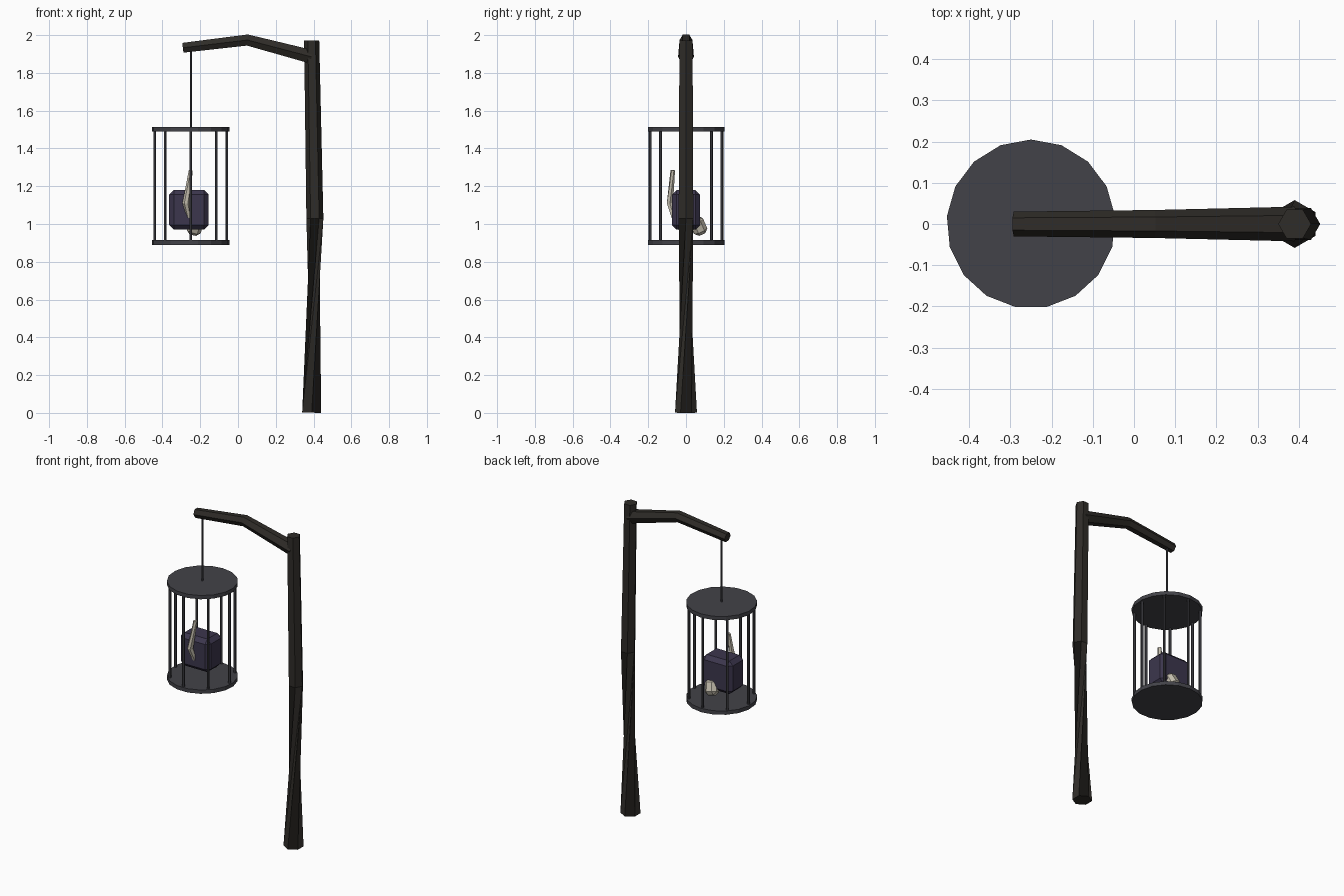
import bpy, bmesh, math
from mathutils import Vector, Euler

if "Cube" in bpy.data.objects:
    bpy.data.objects.remove(bpy.data.objects["Cube"])


def material(name, rgb):
    m = bpy.data.materials.new(name)
    m.diffuse_color = (*rgb, 1)
    m.use_nodes = True
    m.node_tree.nodes["Principled BSDF"].inputs["Base Color"].default_value = m.diffuse_color
    return m


WOOD = material("dark_wood", (0.028, 0.025, 0.021))
IRON = material("iron", (0.055, 0.055, 0.065))
CLOTH = material("dark_cloth", (0.045, 0.037, 0.075))
BONE = material("bone", (0.55, 0.51, 0.42))


def finish(bm, name, mat):
    bmesh.ops.recalc_face_normals(bm, faces=bm.faces)
    mesh = bpy.data.meshes.new(name)
    bm.to_mesh(mesh)
    bm.free()
    mesh.materials.append(mat)
    ob = bpy.data.objects.new(name, mesh)
    bpy.context.collection.objects.link(ob)
    return ob


def tube(name, path, radii, starts, mat, sides=6, ref=(0, 1, 0)):
    """Faceted tube; each ring has its own radius and start angle (degrees)."""
    bm = bmesh.new()
    pts = [Vector(p) for p in path]
    rings = []
    for i, (p, r, a0) in enumerate(zip(pts, radii, starts)):
        d = (pts[min(i + 1, len(pts) - 1)] - pts[max(i - 1, 0)]).normalized()
        u = Vector(ref)
        u = (u - d * u.dot(d)).normalized()
        v = d.cross(u)
        angs = [math.radians(a0) + math.tau * k / sides for k in range(sides)]
        rings.append([bm.verts.new(p + r * (u * math.cos(a) + v * math.sin(a)))
                      for a in angs])
    for a, b in zip(rings, rings[1:]):
        for k in range(sides):
            n = (k + 1) % sides
            bm.faces.new((a[k], a[n], b[n], b[k]))
    bm.faces.new(rings[0][::-1])
    bm.faces.new(rings[-1])
    return finish(bm, name, mat)


def box(name, centre, size, rot, bevel, mat):
    bm = bmesh.new()
    bmesh.ops.create_cube(bm, size=1)
    bmesh.ops.scale(bm, vec=size, verts=bm.verts)
    bmesh.ops.bevel(bm, geom=bm.edges[:], offset=bevel, segments=1,
                    affect='EDGES')
    ob = finish(bm, name, mat)
    ob.location = centre
    ob.rotation_euler = Euler([math.radians(a) for a in rot])
    return ob


# Twisted post and bent arm
tube("post", [(0.39, 0, 0.001), (0.407, 0, 1.03), (0.39, 0, 1.972)],
     [0.058, 0.045, 0.04], [0, 150, 150], WOOD)
tube("arm", [(0.39, 0, 1.885), (0.05, 0, 1.974), (-0.292, 0, 1.933)],
     [0.042, 0.034, 0.03], [0, 0, 0], WOOD)

# Hanging rod
CX = -0.25
tube("hanging_rod", [(CX, 0, 1.5), (CX, 0, 1.93)], [0.006] * 2, [0, 0], IRON)

# Cage discs and bars
for name, z0, z1 in (("cage_floor", 0.89, 0.914), ("cage_roof", 1.49, 1.514)):
    tube(name, [(CX, 0, z0), (CX, 0, z1)], [0.205] * 2, [0, 0], IRON, sides=17)
for i in range(8):
    a = math.tau * i / 8
    x, y = CX + 0.19 * math.cos(a), 0.19 * math.sin(a)
    tube(f"cage_bar_{i + 1}", [(x, y, 0.9), (x, y, 1.5)],
         [0.008] * 2, [0, 0], IRON)

# Slumped remains: bundle, arm bone, small skull
box("bundle", (-0.26, 0, 1.075), (0.21, 0.15, 0.21), (0, 0, 0), 0.025, CLOTH)
tube("arm_bone", [(-0.25, -0.07, 1.285), (-0.275, -0.085, 1.11),
                  (-0.255, -0.06, 1.02)],
     [0.012, 0.019, 0.012], [0, 30, 30], BONE)
box("skull", (-0.228, 0.065, 0.99), (0.075, 0.075, 0.095), (25, 12, 10),
    0.02, BONE)
